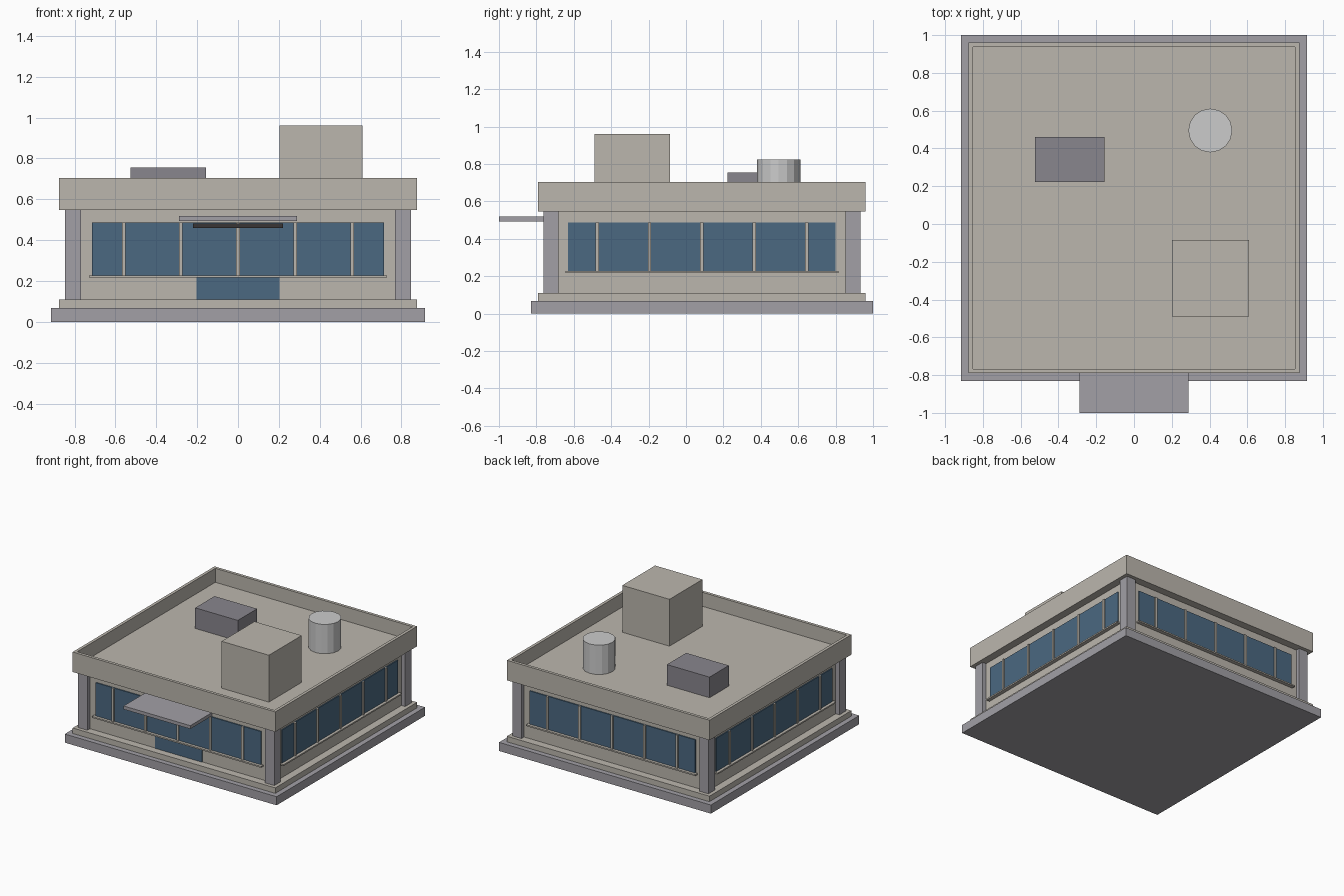
import bpy, bmesh, math
from mathutils import Matrix, Vector

if "Cube" in bpy.data.objects:
    bpy.data.objects.remove(bpy.data.objects["Cube"])

CY = 0.085  # centre of the building in y; the canopy sticks out in front


def material(name, r, g, b):
    m = bpy.data.materials.new(name)
    m.diffuse_color = (r, g, b, 1)
    m.use_nodes = True
    m.node_tree.nodes["Principled BSDF"].inputs["Base Color"].default_value = m.diffuse_color
    return m


STONE = material("warm_stone", 0.50, 0.47, 0.42)
CONCRETE = material("cool_concrete", 0.36, 0.35, 0.38)
GLASS = material("blue_glass", 0.07, 0.14, 0.22)
DARK = material("dark_metal", 0.04, 0.035, 0.035)
UNIT = material("grey_unit", 0.25, 0.24, 0.27)
PALE = material("pale_metal", 0.62, 0.62, 0.60)


def finish(name, bm, mat):
    bmesh.ops.recalc_face_normals(bm, faces=bm.faces)
    mesh = bpy.data.meshes.new(name)
    bm.to_mesh(mesh)
    bm.free()
    mesh.materials.append(mat)
    ob = bpy.data.objects.new(name, mesh)
    bpy.context.collection.objects.link(ob)
    return ob


def box(name, x, y, z, mat, turn=0):
    """Box from (min, max) ranges, turned about the building's centre."""
    lo, hi = Vector((x[0], y[0], z[0])), Vector((x[1], y[1], z[1]))
    bm = bmesh.new()
    bmesh.ops.create_cube(bm, size=1)
    bmesh.ops.scale(bm, vec=hi - lo, verts=bm.verts)
    bmesh.ops.translate(bm, vec=(lo + hi) / 2, verts=bm.verts)
    if turn:
        bmesh.ops.rotate(bm, cent=(0, CY, 0), verts=bm.verts,
                         matrix=Matrix.Rotation(turn, 3, 'Z'))
    return finish(name, bm, mat)


def square(name, half, z, mat):
    return box(name, (-half, half), (CY - half, CY + half), z, mat)


# Base and walls
square("plinth", 0.915, (0, 0.067), CONCRETE)
square("base_step", 0.875, (0.067, 0.11), STONE)
square("walls", 0.815, (0.11, 0.547), STONE)

# Roof: slab with a sunken top that leaves a parapet
roof = square("roof_parapet", 0.875, (0.547, 0.703), STONE)
bm = bmesh.new()
bm.from_mesh(roof.data)
bm.normal_update()
top = max(bm.faces, key=lambda f: f.normal.z)
bmesh.ops.inset_region(bm, faces=[top], thickness=0.033)
inner = bmesh.ops.extrude_face_region(bm, geom=[top])["geom"]
bmesh.ops.translate(bm, vec=(0, 0, -0.109),
                    verts=[v for v in inner if isinstance(v, bmesh.types.BMVert)])
if top.is_valid:
    bmesh.ops.delete(bm, geom=[top], context='FACES_ONLY')
bmesh.ops.recalc_face_normals(bm, faces=bm.faces)
bm.to_mesh(roof.data)
bm.free()

# Each side: corner column, window band, sill and mullions
for i, side in enumerate(("front", "right", "back", "left")):
    a = i * math.pi / 2
    box(side + "_column", (0.768, 0.847), (CY - 0.847, CY - 0.768),
        (0.11, 0.547), CONCRETE, a)
    box(side + "_window", (-0.715, 0.715), (CY - 0.823, CY - 0.80),
        (0.227, 0.487), GLASS, a)
    box(side + "_sill", (-0.73, 0.73), (CY - 0.845, CY - 0.80),
        (0.217, 0.228), STONE, a)
    for k in range(-2, 3):
        box(f"{side}_mullion_{k + 3}", (k * 0.28 - 0.009, k * 0.28 + 0.009),
            (CY - 0.832, CY - 0.80), (0.227, 0.487), STONE, a)

# Entrance
box("door", (-0.204, 0.204), (-0.735, -0.72), (0.11, 0.218), GLASS)
box("door_header", (-0.22, 0.22), (-0.76, -0.72), (0.459, 0.481), DARK)
box("canopy", (-0.288, 0.288), (-1.0, -0.72), (0.493, 0.519), CONCRETE)

# Rooftop equipment
box("stair_house", (0.202, 0.61), (-0.49, -0.085), (0.59, 0.96), STONE)
box("air_unit", (-0.525, -0.157), (0.222, 0.46), (0.59, 0.755), UNIT)
bm = bmesh.new()
bmesh.ops.create_cone(bm, cap_ends=True, segments=16, radius1=0.116,
                      radius2=0.116, depth=0.233,
                      matrix=Matrix.Translation((0.404, 0.495, 0.7065)))
finish("water_tank", bm, PALE)
